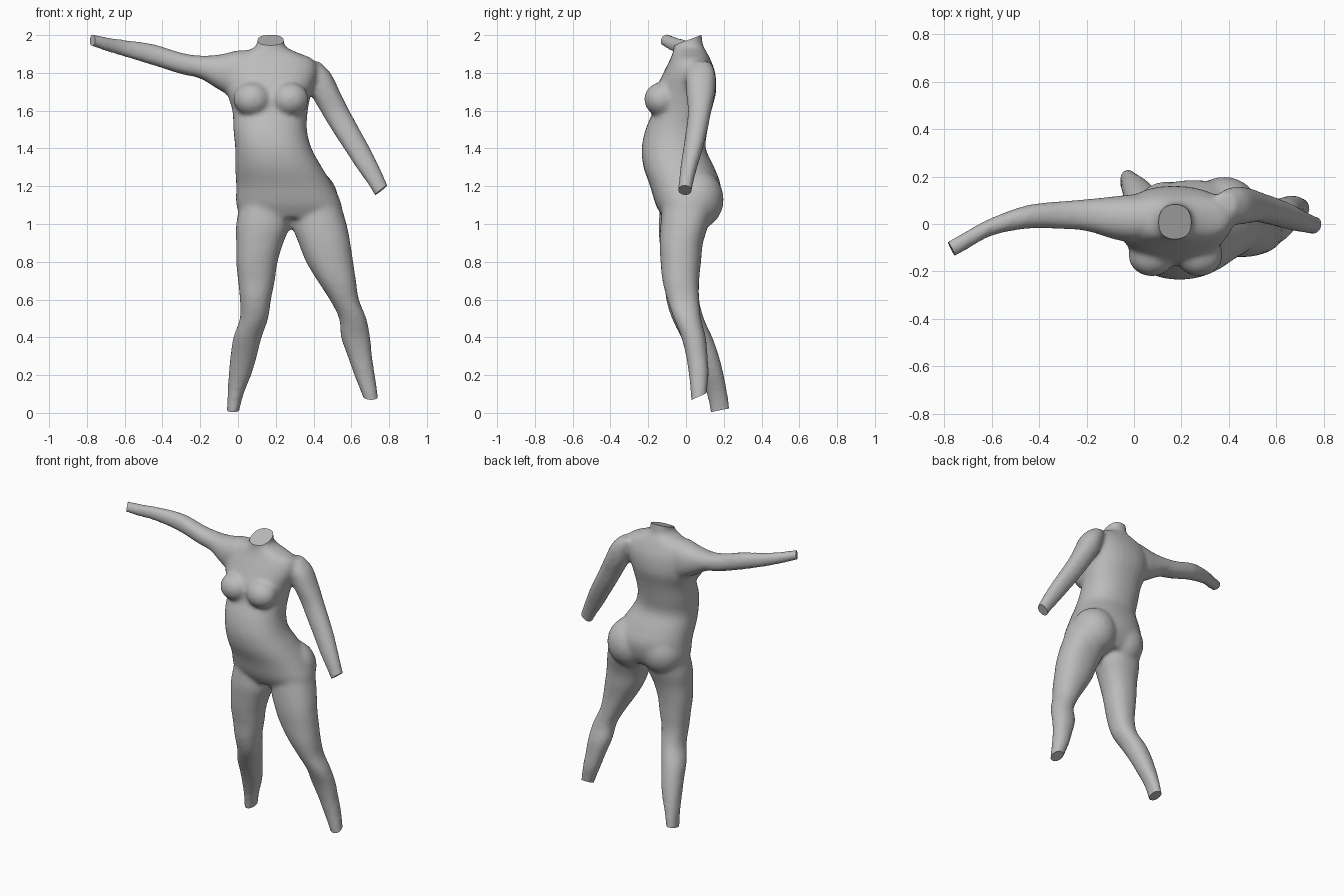
import bpy, bmesh, math
from mathutils import Vector, Matrix

cube = bpy.data.objects.get("Cube")
if cube:
    bpy.data.objects.remove(cube, do_unlink=True)

SIDES = 28
STEPS = 4
bm = bmesh.new()


def spline(p, q, r, s, t):
    """Catmull-Rom blend between q and r."""
    return [0.5 * (2 * b + (c - a) * t + (2 * a - 5 * b + 4 * c - d) * t ** 2
                   + (3 * b - a - 3 * c + d) * t ** 3)
            for a, b, c, d in zip(p, q, r, s)]


def rounded(value):
    """Slightly boxy version of a sine or cosine."""
    return math.copysign(abs(value) ** 0.9, value)


def loft(sections, sideways=False):
    """Closed tube through sections of (position, min u, max u, min v, max v)."""
    last = len(sections) - 1
    smooth = []
    for i in range(last):
        near = [sections[max(0, min(last, i + k))] for k in (-1, 0, 1, 2)]
        smooth += [spline(*near, step / STEPS) for step in range(STEPS)]
    smooth.append(sections[last])
    rings = []
    for pos, u_min, u_max, v_min, v_max in smooth:
        ring = []
        for k in range(SIDES):
            angle = math.tau * k / SIDES
            u = (u_min + u_max + (u_max - u_min) * rounded(math.cos(angle))) / 2
            v = (v_min + v_max + (v_max - v_min) * rounded(math.sin(angle))) / 2
            ring.append(bm.verts.new((pos, u, v) if sideways else (u, v, pos)))
        rings.append(ring)
    for low, high in zip(rings, rings[1:]):
        for k in range(SIDES):
            n = (k + 1) % SIDES
            bm.faces.new((low[k], low[n], high[n], high[k]))
    bm.faces.new(rings[0][::-1])
    bm.faces.new(rings[-1])


def ellipsoid(center, radii):
    bmesh.ops.create_uvsphere(
        bm, u_segments=SIDES, v_segments=SIDES // 2, radius=1,
        matrix=Matrix.Translation(center) @ Matrix.Diagonal((*radii, 1)))


# Torso, from neck to pelvis
loft([
    (2.05, .095, .25, -.07, .08),
    (1.95, .1, .245, -.065, .09),
    (1.91, .03, .31, -.07, .11),
    (1.87, -.05, .4, -.085, .13),
    (1.8, -.07, .42, -.12, .155),
    (1.7, -.06, .39, -.165, .16),
    (1.6, -.03, .37, -.175, .135),
    (1.5, -.025, .365, -.215, .115),
    (1.4, -.015, .39, -.235, .105),
    (1.3, -.015, .445, -.225, .15),
    (1.2, -.01, .505, -.19, .185),
    (1.1, -.01, .55, -.16, .17),
    (1.03, .02, .54, -.12, .13),
])

# Bust and seat
for x in (.075, .275):
    ellipsoid((x, -.13, 1.66), (.1, .092, .09))
ellipsoid((.14, .05, 1.13), (.14, .13, .15))
ellipsoid((.38, .055, 1.13), (.15, .145, .16))

# Right leg
loft([
    (1.15, .02, .27, -.13, .15),
    (1, -.01, .275, -.145, .12),
    (.9, -.01, .24, -.14, .09),
    (.8, -.01, .21, -.13, .075),
    (.7, 0, .195, -.115, .07),
    (.6, .01, .175, -.105, .07),
    (.5, .01, .16, -.075, .095),
    (.4, -.025, .125, -.025, .14),
    (.3, -.04, .1, .03, .175),
    (.2, -.05, .07, .075, .2),
    (.1, -.055, .03, .11, .22),
    (0, -.06, .005, .13, .235),
    (-.07, -.065, 0, .14, .245),
])

# Left leg
loft([
    (1.15, .27, .53, -.12, .16),
    (1, .285, .575, -.135, .12),
    (.9, .32, .595, -.14, .09),
    (.8, .36, .61, -.135, .08),
    (.7, .42, .625, -.125, .07),
    (.6, .485, .64, -.1, .07),
    (.5, .535, .68, -.065, .08),
    (.4, .545, .7, -.025, .105),
    (.3, .58, .71, 0, .115),
    (.2, .615, .725, .015, .12),
    (.1, .655, .74, .025, .11),
    (0, .69, .75, .03, .105),
])

# Right arm, stretched out to the side
loft([
    (-.84, -.185, -.105, 1.95, 2.015),
    (-.77, -.145, -.065, 1.94, 2.005),
    (-.7, -.105, -.025, 1.915, 1.99),
    (-.6, -.05, .027, 1.885, 1.975),
    (-.45, -.02, .08, 1.84, 1.953),
    (-.3, -.022, .097, 1.793, 1.907),
    (-.2, -.03, .105, 1.77, 1.892),
    (-.1, -.06, .115, 1.71, 1.897),
    (0, -.08, .125, 1.66, 1.92),
    (.06, -.06, .12, 1.7, 1.92),
], sideways=True)

# Left arm, hanging outwards
loft([
    (1.86, .33, .43, .03, .13),
    (1.8, .35, .49, 0, .155),
    (1.7, .38, .54, 0, .155),
    (1.6, .435, .59, .01, .135),
    (1.5, .495, .645, 0, .115),
    (1.4, .56, .7, -.015, .09),
    (1.3, .625, .75, -.03, .06),
    (1.2, .695, .795, -.04, .035),
    (1.1, .755, .84, -.045, .02),
])

bmesh.ops.recalc_face_normals(bm, faces=bm.faces)
mesh = bpy.data.meshes.new("body")
bm.to_mesh(mesh)
bm.free()
body = bpy.data.objects.new("body", mesh)
bpy.context.collection.objects.link(body)
bpy.context.view_layer.objects.active = body
body.select_set(True)

# Fuse the parts into one soft skin
remesh = body.modifiers.new("fuse", 'REMESH')
remesh.mode = 'VOXEL'
remesh.voxel_size = 0.013
soften = body.modifiers.new("soften", 'SMOOTH')
soften.factor = 0.5
soften.iterations = 10
for name in ("fuse", "soften"):
    bpy.ops.object.modifier_apply(modifier=name)

# Flat cuts at neck, wrists and ankles
cuts = [
    ((.172, .005, 1.972), (0, -.36, .95)),
    ((-.77, -.105, 1.972), (-.88, -.45, .1)),
    ((.76, 0, 1.18), (.62, -.1, -.78)),
    ((-.027, .185, .015), (0, .2, -1)),
    ((.705, .065, .085), (0, .45, -1)),
]
bm = bmesh.new()
bm.from_mesh(body.data)
for point, normal in cuts:
    near = [f for f in bm.faces
            if (f.calc_center_median() - Vector(point)).length < 0.16]
    parts = {e for f in near for e in f.edges} | {v for f in near for v in f.verts}
    cut = bmesh.ops.bisect_plane(bm, geom=near + list(parts), plane_co=point,
                                 plane_no=normal, clear_outer=True)
    rim = [e for e in cut["geom_cut"]
           if isinstance(e, bmesh.types.BMEdge) and e.is_boundary]
    bmesh.ops.contextual_create(bm, geom=rim)
bmesh.ops.recalc_face_normals(bm, faces=bm.faces)
bm.to_mesh(body.data)
bm.free()

# Single plain grey
grey = bpy.data.materials.new("plain_grey")
grey.use_nodes = True
color = (0.5, 0.5, 0.5, 1)
grey.diffuse_color = color
grey.node_tree.nodes["Principled BSDF"].inputs["Base Color"].default_value = color
body.data.materials.clear()
body.data.materials.append(grey)
bpy.ops.object.shade_smooth_by_angle(angle=math.radians(40))
